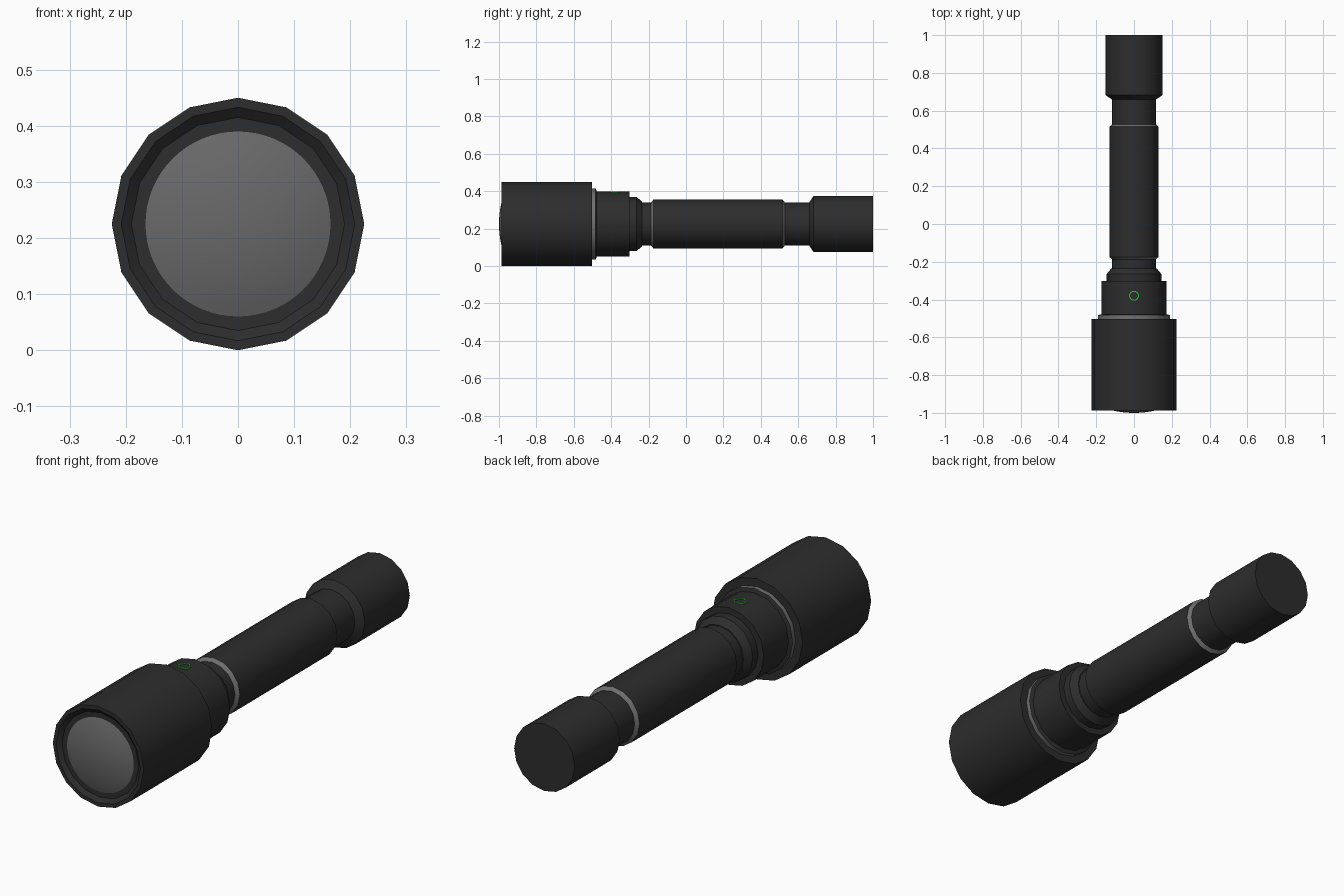
import bpy, bmesh, math

if "Cube" in bpy.data.objects:
    bpy.data.objects.remove(bpy.data.objects["Cube"])

AXIS_Z = 0.225


def material(name, rgb):
    m = bpy.data.materials.new(name)
    m.diffuse_color = (*rgb, 1)
    m.use_nodes = True
    m.node_tree.nodes["Principled BSDF"].inputs["Base Color"].default_value = m.diffuse_color
    return m


BLACK = material("black_metal", (0.026, 0.026, 0.026))
STEEL = material("grey_trim", (0.16, 0.16, 0.16))
LENS = material("grey_lens", (0.14, 0.14, 0.14))
GREEN = material("green_light", (0.03, 0.6, 0.04))


def finish(bm, name, mats):
    bmesh.ops.remove_doubles(bm, verts=bm.verts, dist=1e-6)
    bmesh.ops.recalc_face_normals(bm, faces=bm.faces)
    me = bpy.data.meshes.new(name)
    bm.to_mesh(me)
    bm.free()
    ob = bpy.data.objects.new(name, me)
    bpy.context.collection.objects.link(ob)
    for m in mats:
        me.materials.append(m)
    bpy.ops.object.select_all(action='DESELECT')
    ob.select_set(True)
    bpy.context.view_layer.objects.active = ob
    bpy.ops.object.shade_smooth_by_angle(angle=math.radians(28))
    return ob


def lathe(name, profile, mats, bands=(), sides=16):
    """Spin (radius, y) points round the long axis; bands listed get material 1."""
    bm = bmesh.new()
    rings = []
    for r, y in profile:
        if r == 0:
            rings.append([bm.verts.new((0, y, AXIS_Z))] * sides)
        else:
            rings.append([bm.verts.new((r * math.sin(a), y, AXIS_Z + r * math.cos(a)))
                          for a in (2 * math.pi * i / sides for i in range(sides))])
    for k in range(len(rings) - 1):
        for i in range(sides):
            j = (i + 1) % sides
            quad = [rings[k][i], rings[k][j], rings[k + 1][j], rings[k + 1][i]]
            f = bm.faces.new(list(dict.fromkeys(quad)))
            f.material_index = 1 if k in bands else 0
    return finish(bm, name, mats)


# Head with recessed front rim
lathe("head", [(0, -0.972), (0.19, -0.972), (0.208, -0.987), (0.225, -0.987),
               (0.225, -0.503), (0, -0.503)], [BLACK])

# Domed lens
R = 0.5
dome = [(R * math.sin(t), -1 + R * (1 - math.cos(t)))
        for t in (0.34 * i / 8 for i in range(9))]
lathe("lens", dome, [LENS], sides=64)

# Trim ring behind the head
lathe("head_ring", [(0, -0.51), (0.19, -0.51), (0.19, -0.483), (0.178, -0.478), (0, -0.478)],
      [BLACK, STEEL], bands=(1,))

# Collar carrying the button, and tapered step
lathe("collar", [(0, -0.485), (0.173, -0.485), (0.173, -0.303), (0, -0.303)], [BLACK])
lathe("collar_step", [(0, -0.31), (0.145, -0.31), (0.145, -0.265), (0.12, -0.235),
                      (0, -0.235)], [BLACK])

# Necks at both ends of the grip
for name, y0, y1 in (("front_neck", -0.24, -0.18), ("rear_neck", 0.52, 0.67)):
    lathe(name, [(0, y0), (0.116, y0), (0.116, y1), (0, y1)], [BLACK])

# Grip with bright bevelled ends
lathe("grip", [(0, -0.187), (0.116, -0.187), (0.131, -0.174), (0.131, 0.515),
               (0.116, 0.528), (0, 0.528)], [BLACK, STEEL], bands=(1, 3))

# Tail cap
lathe("tail_cap", [(0, 0.66), (0.118, 0.66), (0.15, 0.682), (0.15, 1.0), (0, 1.0)], [BLACK])

# Thin green indicator ring on top of the collar
bm = bmesh.new()
n = 24
prof = [(0.021, 0.392), (0.026, 0.392), (0.026, 0.3995), (0.021, 0.3995)]
rings = [[bm.verts.new((r * math.cos(a), -0.38 + r * math.sin(a), z))
          for a in (2 * math.pi * i / n for i in range(n))] for r, z in prof]
for k in range(4):
    for i in range(n):
        j = (i + 1) % n
        m = (k + 1) % 4
        bm.faces.new([rings[k][i], rings[k][j], rings[m][j], rings[m][i]])
finish(bm, "indicator_ring", [GREEN])
